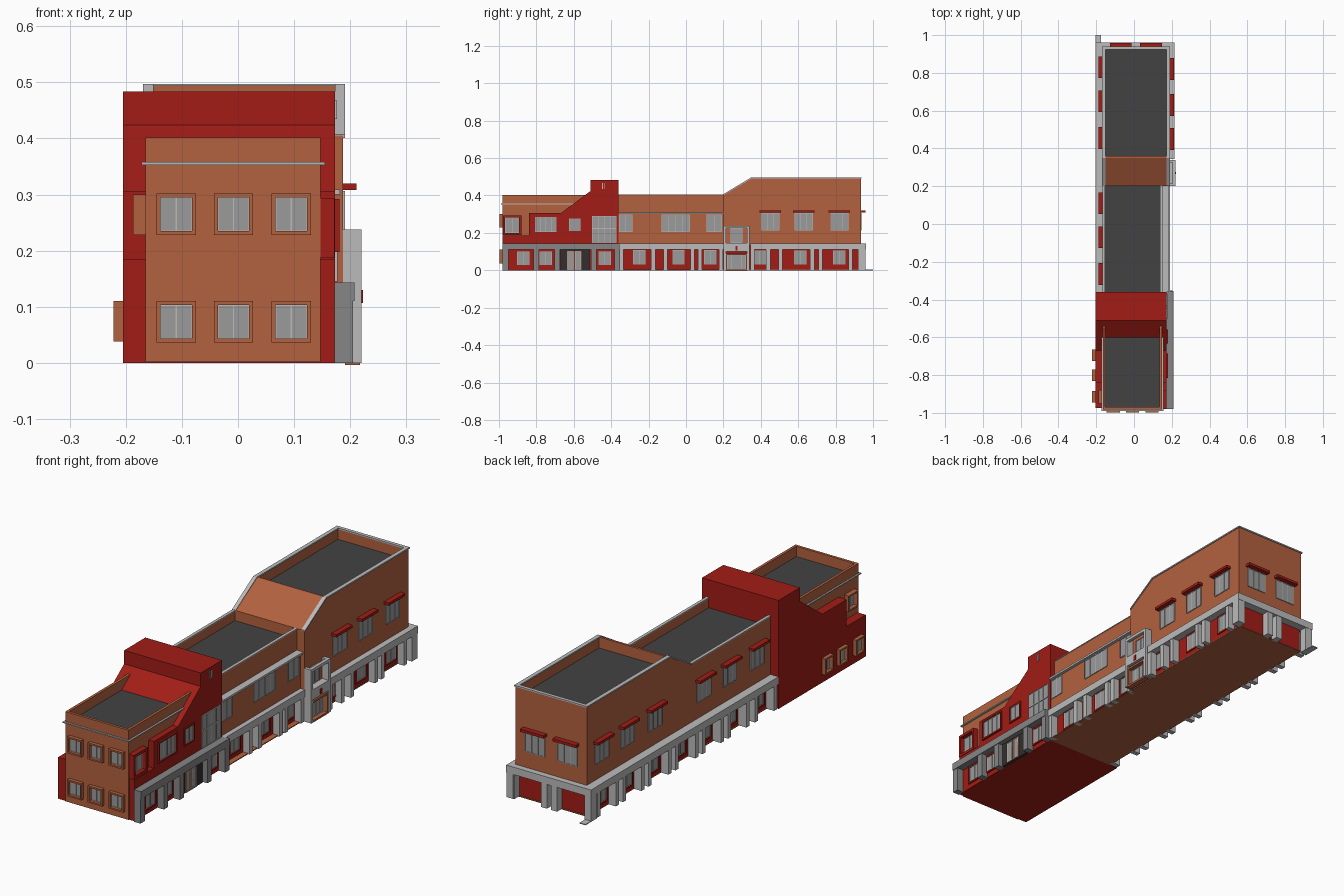
import bpy, bmesh

def mat(name, r, g, b):
    m = bpy.data.materials.new(name)
    m.diffuse_color = (r, g, b, 1)
    return m

ORANGE = mat("terracotta", 0.45, 0.12, 0.05)
RED = mat("red", 0.36, 0.012, 0.008)
ROOF = mat("roofing", 0.055, 0.055, 0.055)
LIGHT = mat("light_grey", 0.5, 0.5, 0.5)
GREY = mat("mid_grey", 0.24, 0.24, 0.24)
GLASS = mat("glass", 0.33, 0.33, 0.33)
DARK = mat("dark", 0.03, 0.03, 0.03)

def finish(name, bm, m):
    bmesh.ops.recalc_face_normals(bm, faces=bm.faces)
    me = bpy.data.meshes.new(name)
    bm.to_mesh(me)
    bm.free()
    me.materials.append(m)
    ob = bpy.data.objects.new(name, me)
    bpy.context.collection.objects.link(ob)
    return ob

def box(name, x0, x1, y0, y1, z0, z1, m):
    bm = bmesh.new()
    bmesh.ops.create_cube(bm, size=1)
    for v in bm.verts:
        v.co = (x1 if v.co.x > 0 else x0, y1 if v.co.y > 0 else y0, z1 if v.co.z > 0 else z0)
    return finish(name, bm, m)

def extrude_x(name, profile, x0, x1, m):
    """Extrude a (y, z) profile along x."""
    bm = bmesh.new()
    f = bm.faces.new([bm.verts.new((x0, y, z)) for y, z in profile])
    r = bmesh.ops.extrude_face_region(bm, geom=[f])
    for v in r["geom"]:
        if isinstance(v, bmesh.types.BMVert):
            v.co.x = x1
    return finish(name, bm, m)

def wall_box(name, side, u0, u1, d0, d1, z0, z1, m):
    """Box on a wall: u runs along the wall, d is the distance outwards."""
    if side == "R": return box(name, d0, d1, u0, u1, z0, z1, m)
    if side == "L": return box(name, -d1, -d0, u0, u1, z0, z1, m)
    if side == "F": return box(name, u0, u1, -d1, -d0, z0, z1, m)
    return box(name, u0, u1, d0, d1, z0, z1, m)

def window(side, d, u, w, z0, z1, frame=None, depth=0.02, t=0.007, panes=2):
    a, b = u - w / 2, u + w / 2
    wall_box("window_glass", side, a, b, d - 0.004, d + 0.002, z0, z1, GLASS)
    for i in range(panes + 1):
        p = a + (b - a) * i / panes
        wall_box("window_mullion", side, p - 0.0012, p + 0.0012, d, d + 0.004, z0, z1, LIGHT)
    for z in (z0, z1):
        wall_box("window_rail", side, a, b, d, d + 0.004, z - 0.0012, z + 0.0012, LIGHT)
    if frame:
        for p in (a - t, b):
            wall_box("window_jamb", side, p, p + t, d - 0.004, d + depth, z0 - t, z1 + t, frame)
        for z in (z0 - t, z1):
            wall_box("window_lintel", side, a, b, d - 0.004, d + depth, z, z + t, frame)

def awning_window(side, d, u, w=0.095):
    window(side, d, u, w, 0.215, 0.305, panes=3)
    wall_box("window_awning", side, u - w / 2 - 0.01, u + w / 2 + 0.01, d, d + 0.024, 0.308, 0.32, RED)

def arcade(side, d0, d1, u0, u1, pillars, m, w=0.026):
    wall_box("arcade_canopy", side, u0, u1, d0, d1, 0.11, 0.143, m)
    for p in pillars:
        wall_box("arcade_pillar", side, p - w / 2, p + w / 2, d0, d1 - 0.003, 0, 0.111, m)

# Front red wing with stepped, sloped gable and tower
extrude_x("red_wing", [(-0.975, 0), (-0.975, 0.185), (-0.84, 0.185), (-0.84, 0.305), (-0.67, 0.305),
          (-0.51, 0.424), (-0.51, 0.484), (-0.36, 0.484), (-0.36, 0)], -0.205, 0.173, RED)

# Front orange block, roof and parapets
box("front_block", -0.165, 0.147, -0.982, -0.6, 0.002, 0.35, ORANGE)
box("front_roof", -0.16, 0.142, -0.975, -0.595, 0.35, 0.356, ROOF)
box("front_parapet", -0.165, 0.147, -0.982, -0.97, 0.35, 0.402, ORANGE)
for x in (-0.165, 0.135):
    box("front_side_parapet", x, x + 0.012, -0.982, -0.535, 0.35, 0.402, ORANGE)
box("front_cornice", -0.172, 0.155, -0.99, -0.98, 0.353, 0.358, LIGHT)
for x in (-0.172, 0.147):
    box("side_cornice", x, x + 0.008, -0.982, -0.6, 0.353, 0.358, LIGHT)
for x in (-0.11, -0.008, 0.095):
    for z in (0.043, 0.235):
        window("F", 0.982, x, 0.056, z, z + 0.06, ORANGE, 0.016)

# Left windows of the front wing
for y in (-0.915, -0.8, -0.695):
    window("L", 0.205, y, 0.046, 0.045, 0.103, ORANGE, 0.017)
window("L", 0.165, -0.915, 0.056, 0.235, 0.293, ORANGE, 0.022)

# Right windows of the front wing
window("R", 0.15, -0.93, 0.075, 0.2, 0.282, RED, 0.022, 0.012)
window("R", 0.173, -0.75, 0.115, 0.205, 0.285, RED, 0.008, panes=4)
window("R", 0.173, -0.595, 0.06, 0.21, 0.277, RED, 0.006)
window("R", 0.173, -0.437, 0.13, 0.146, 0.29, panes=4)
wall_box("tower_window_rail", "R", -0.502, -0.372, 0.173, 0.178, 0.222, 0.226, LIGHT)
for y in (-0.446, -0.434):
    box("tower_slit", 0.172, 0.176, y - 0.002, y + 0.002, 0.435, 0.468, LIGHT)
for y in (-0.87, -0.75, -0.435):
    window("R", 0.173, y, 0.066, 0.028, 0.1, RED, 0.006)
arcade("R", 0.172, 0.208, -0.98, -0.355, (-0.965, -0.8, -0.688, -0.493, -0.368), GREY, 0.03)

# Main entrance in the front arcade
box("entrance_surround", 0.17, 0.185, -0.67, -0.515, 0, 0.11, DARK)
for y in (-0.618, -0.577):
    window("R", 0.185, y, 0.03, 0.005, 0.1, ORANGE, 0.004, 0.004, 1)

# Middle block
box("middle_base", -0.16, 0.155, -0.36, 0.2, 0.004, 0.14, RED)
box("base_slab", -0.165, 0.18, -0.36, 0.93, 0, 0.004, ORANGE)
box("middle_wall", -0.165, 0.168, -0.36, 0.2, 0.13, 0.302, ORANGE)
box("middle_upper", -0.165, 0.15, -0.36, 0.2, 0.3, 0.355, ORANGE)
box("middle_roof", -0.16, 0.14, -0.36, 0.2, 0.353, 0.359, ROOF)
for x in (-0.165, 0.14):
    box("middle_parapet", x, x + 0.01, -0.36, 0.2, 0.35, 0.404, ORANGE)
    box("middle_coping", x - 0.002, x + 0.012, -0.36, 0.2, 0.402, 0.406, LIGHT)
box("middle_cornice", 0.15, 0.182, -0.36, 0.2, 0.3, 0.309, LIGHT)
for y, w, n in ((-0.322, 0.07, 2), (-0.055, 0.15, 4), (0.15, 0.08, 2)):
    window("R", 0.168, y, w, 0.207, 0.296, panes=n)
for y in (-0.25, -0.04, 0.13):
    window("R", 0.155, y, 0.066, 0.03, 0.108, RED, 0.006)
arcade("R", 0.155, 0.19, -0.36, 0.2, (-0.345, -0.175, -0.11, 0.035, 0.075, 0.187), LIGHT, 0.022)

# Rear block with sloped roof front
box("rear_base", -0.165, 0.178, 0.2, 0.925, 0.004, 0.14, RED)
extrude_x("rear_slope", [(0.2, 0.13), (0.2, 0.405), (0.35, 0.494), (0.36, 0.494), (0.36, 0.13)], -0.165, 0.187, ORANGE)
box("rear_wall", -0.165, 0.187, 0.35, 0.935, 0.13, 0.44, ORANGE)
box("rear_roof", -0.16, 0.18, 0.36, 0.928, 0.438, 0.445, ROOF)
for x in (-0.165, 0.177):
    box("rear_parapet", x, x + 0.01, 0.35, 0.935, 0.43, 0.494, ORANGE)
    extrude_x("rear_coping", [(0.2, 0.401), (0.2, 0.407), (0.349, 0.497), (0.939, 0.497), (0.939, 0.491), (0.351, 0.491)],
              x - 0.004, x + 0.014, LIGHT)
box("rear_back_parapet", -0.165, 0.187, 0.925, 0.935, 0.43, 0.494, ORANGE)
box("rear_back_coping", -0.169, 0.191, 0.923, 0.939, 0.491, 0.497, LIGHT)

# Upper windows under awnings
for y in (0.45, 0.63, 0.82):
    awning_window("R", 0.187, y)
for y in (0.83, 0.65, 0.455, 0.11, -0.07, -0.265):
    awning_window("L", 0.165, y)
for x in (-0.07, 0.09):
    awning_window("B", 0.935, x)

# Rear, back and left arcades with ground windows
arcade("R", 0.178, 0.214, 0.345, 0.96, (0.355, 0.44, 0.505, 0.675, 0.72, 0.88), LIGHT, 0.022)
arcade("B", 0.925, 0.962, -0.205, 0.214, (-0.185, -0.02, 0.03, 0.19), LIGHT, 0.03)
arcade("L", 0.16, 0.204, -0.36, 0.96, (-0.345, -0.21, -0.15, -0.02, 0.03, 0.16, 0.21, 0.35, 0.4, 0.54, 0.59, 0.72, 0.77, 0.9), LIGHT, 0.022)
for side, x, ys in (("R", 0.178, (0.395, 0.61, 0.82)), ("L", 0.165, (0.835, 0.655, 0.47, 0.28)), ("L", 0.16, (0.095, -0.085, -0.28))):
    for y in ys:
        window(side, x, y, 0.066, 0.03, 0.105, RED, 0.005)
for s in (-1, 1):
    box("corner_pillar", s * 0.18, 0.214 if s > 0 else -0.204, 0.92, 0.961, 0, 0.12, LIGHT)
box("corner_step", -0.204, -0.175, 0.95, 1.0, 0, 0.004, LIGHT)

# Side entrance portal
for y in (0.2, 0.325):
    box("portal_pillar", 0.183, 0.22, y, y + 0.015, 0, 0.238, LIGHT)
box("portal_top", 0.205, 0.22, 0.2, 0.34, 0.225, 0.238, LIGHT)
box("portal_band", 0.178, 0.22, 0.2, 0.34, 0.1, 0.145, LIGHT)
box("portal_sign", 0.22, 0.223, 0.264, 0.276, 0.107, 0.13, RED)
window("R", 0.187, 0.27, 0.06, 0.148, 0.225, panes=2)
window("R", 0.195, 0.27, 0.1, 0.005, 0.082, ORANGE, 0.022, 0.009, 4)
